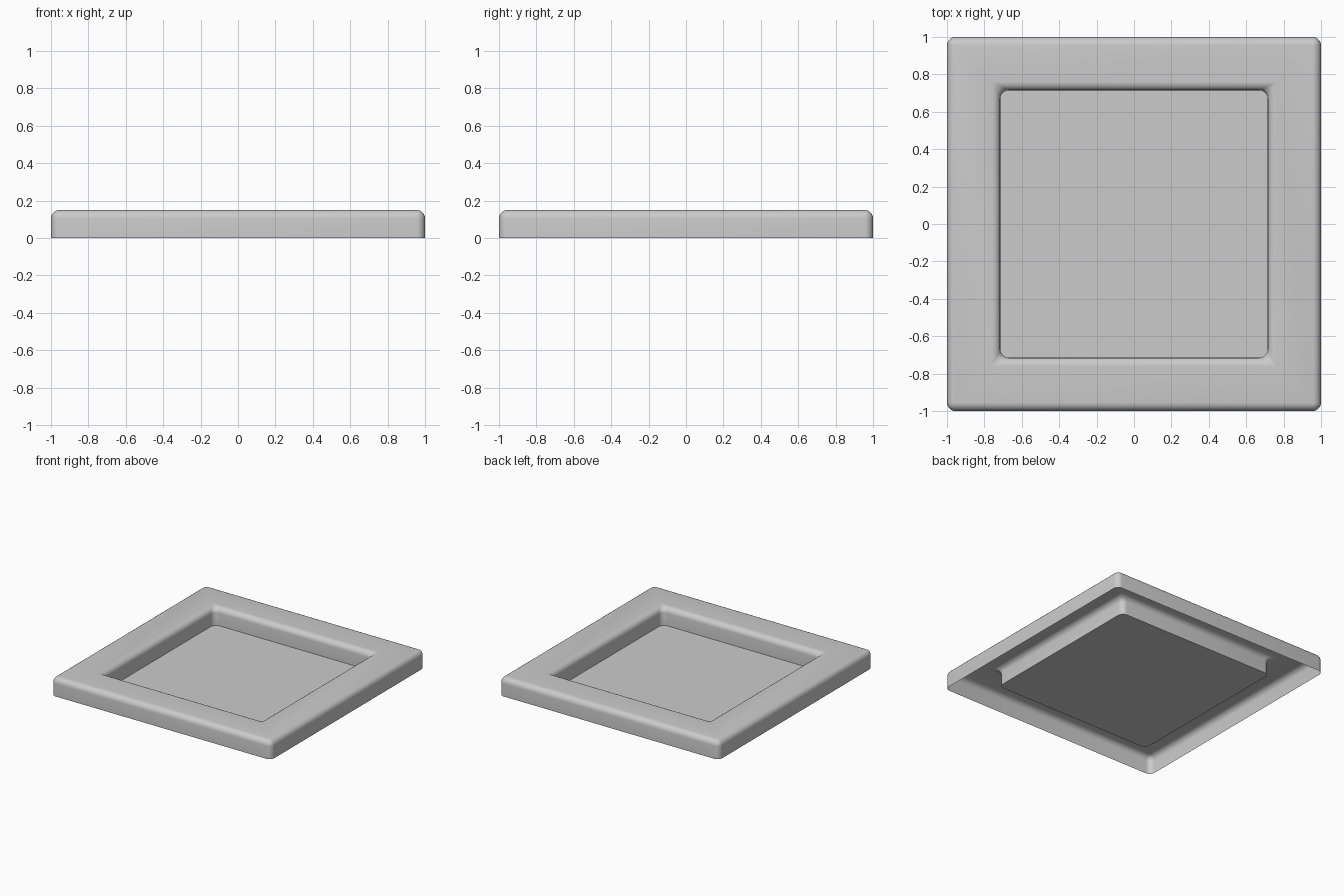
import bpy
import bmesh
from math import cos, sin, pi

cube = bpy.data.objects.get("Cube")
if cube:
    bpy.data.objects.remove(cube, do_unlink=True)

STEPS = 5
TOP = 0.15        # height of the border
ROUND = 0.045     # edge rounding
HOLE = 0.715      # half width of the recess

grey = bpy.data.materials.new("light grey")
grey.use_nodes = True
colour = (0.6, 0.6, 0.6, 1)
grey.diffuse_color = colour
grey.node_tree.nodes["Principled BSDF"].inputs["Base Color"].default_value = colour


def rounded_square(bm, half, radius, z):
    """Counter-clockwise ring of vertices with rounded corners."""
    ring = []
    for corner, (sx, sy) in enumerate([(1, 1), (-1, 1), (-1, -1), (1, -1)]):
        for i in range(STEPS + 1):
            a = (corner + i / STEPS) * pi / 2
            ring.append(bm.verts.new((sx * (half - radius) + radius * cos(a),
                                      sy * (half - radius) + radius * sin(a), z)))
    return ring


def finish(bm, name):
    bmesh.ops.remove_doubles(bm, verts=bm.verts, dist=0.0001)
    mesh = bpy.data.meshes.new(name)
    bm.to_mesh(mesh)
    bm.free()
    mesh.materials.append(grey)
    obj = bpy.data.objects.new(name, mesh)
    bpy.context.collection.objects.link(obj)
    return obj


# Hollow border: outer wall, rounded shoulder, flat top, rounded lip, inner wall
arc = [i / STEPS * pi / 2 for i in range(STEPS + 1)]
profile = [(1, ROUND, 0)]
for a in arc:
    inset = ROUND * (1 - cos(a))
    profile.append((1 - inset, ROUND - inset, TOP - ROUND + ROUND * sin(a)))
for a in reversed(arc):
    flare = ROUND * (1 - cos(a))
    profile.append((HOLE + flare, ROUND - flare, TOP - ROUND + ROUND * sin(a)))
profile.append((HOLE, ROUND, 0.002))

bm = bmesh.new()
rings = [rounded_square(bm, *p) for p in profile]
for low, high in zip(rings, rings[1:]):
    for i in range(len(low)):
        j = (i + 1) % len(low)
        bm.faces.new((low[i], low[j], high[j], high[i]))
border = finish(bm, "border")

bpy.ops.object.select_all(action='DESELECT')
border.select_set(True)
bpy.context.view_layer.objects.active = border
bpy.ops.object.shade_smooth_by_angle()

# Flat floor of the recess
bm = bmesh.new()
bm.faces.new(rounded_square(bm, HOLE, ROUND, 0.002))
finish(bm, "floor_panel")
